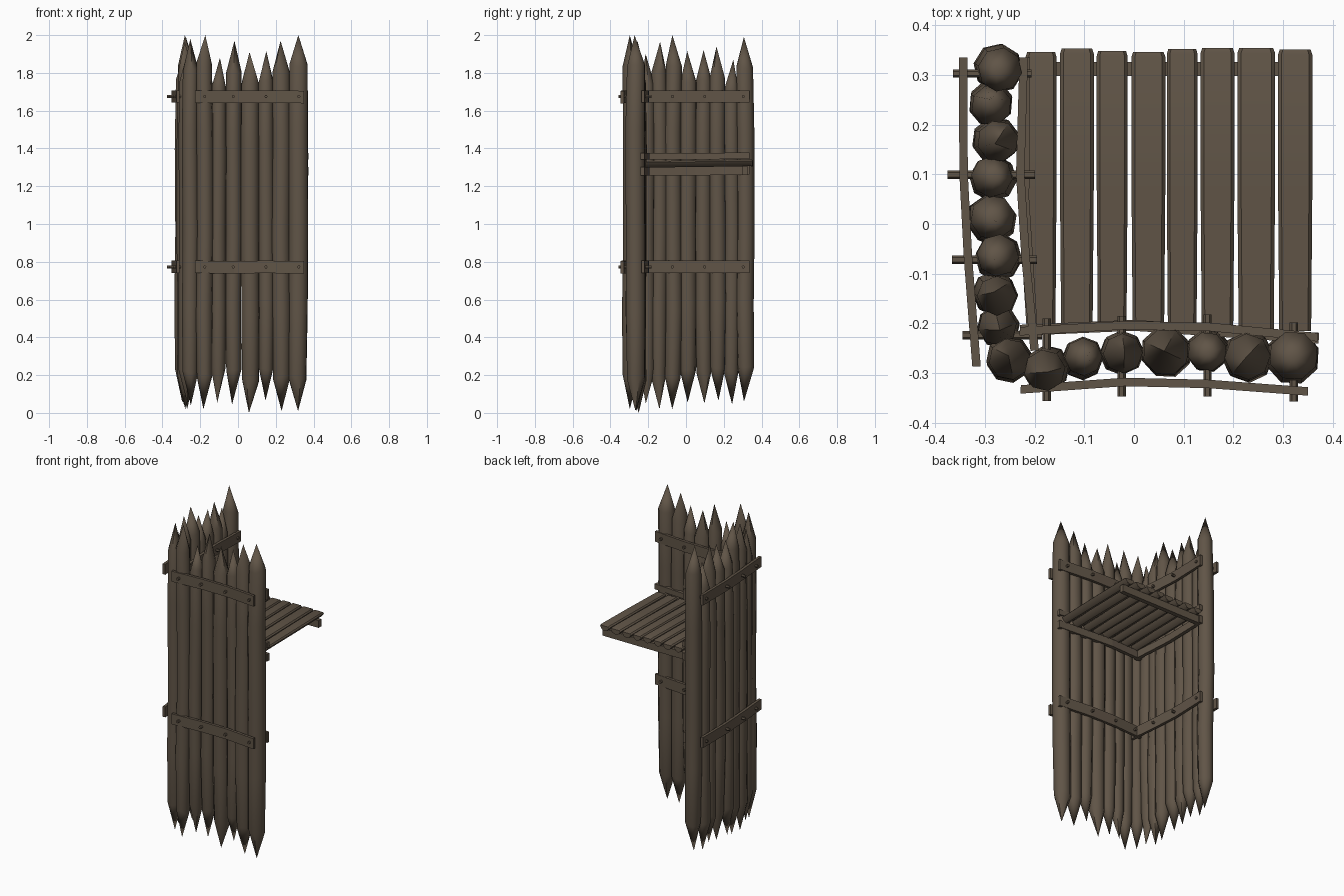
import bpy, bmesh, math, random
from mathutils import Vector

if "Cube" in bpy.data.objects:
    bpy.data.objects.remove(bpy.data.objects["Cube"])

random.seed(4)


def material(name, rgb):
    m = bpy.data.materials.new(name)
    m.diffuse_color = (*rgb, 1)
    m.use_nodes = True
    m.node_tree.nodes["Principled BSDF"].inputs["Base Color"].default_value = m.diffuse_color
    return m


WOOD = material("weathered brown wood", (0.118, 0.090, 0.063))


def finish(name, bm, smooth=None):
    bmesh.ops.recalc_face_normals(bm, faces=bm.faces)
    me = bpy.data.meshes.new(name)
    bm.to_mesh(me)
    bm.free()
    me.materials.append(WOOD)
    ob = bpy.data.objects.new(name, me)
    bpy.context.collection.objects.link(ob)
    if smooth:
        bpy.ops.object.select_all(action='DESELECT')
        ob.select_set(True)
        bpy.context.view_layer.objects.active = ob
        bpy.ops.object.shade_smooth_by_angle(angle=math.radians(smooth))
    return ob


def loft(bm, rings, caps=True):
    """Skin a list of equal-length point rings."""
    vs = [[bm.verts.new(p) for p in r] for r in rings]
    n = len(vs[0])
    for a, b in zip(vs, vs[1:]):
        for i in range(n):
            j = (i + 1) % n
            bm.faces.new((a[i], a[j], b[j], b[i]))
    if caps:
        bm.faces.new(vs[0][::-1])
        bm.faces.new(vs[-1])
    return vs


def stake(name, x, y, r, bottom, top):
    """Eight-sided log sharpened at both ends, slightly crooked."""
    bm = bmesh.new()
    n, turn = 8, random.uniform(0, 0.8)
    wob = lambda s: random.uniform(-s, s)
    lo, hi = bottom + 0.175, top - 0.16
    levels = [(lo, 0.93), (lo + 0.35, 1.0), (0.95, 1.0), (hi - 0.35, 1.0), (hi, 0.93)]
    rings = []
    for z, k in levels:
        cx, cy = x + wob(0.004), y + wob(0.004)
        rings.append([(cx + r * k * math.cos(turn + math.tau * i / n),
                       cy + r * k * math.sin(turn + math.tau * i / n), z + wob(0.012))
                      for i in range(n)])
    vs = loft(bm, rings, caps=False)
    for ring, z in ((vs[0], bottom), (vs[-1], top)):
        tip = bm.verts.new((x + wob(0.008), y + wob(0.008), z))
        for i in range(n):
            bm.faces.new((ring[i], ring[(i + 1) % n], tip))
    finish(name, bm, 50)


def board(name, pts, thick, height):
    """Bent board following pts; thickness is horizontal."""
    bm = bmesh.new()
    pts = [Vector(p) for p in pts]
    d = pts[-1] - pts[0]
    side = Vector((-d.y, d.x, 0)).normalized() * thick / 2
    up = Vector((0, 0, height / 2))
    loft(bm, [[p - side - up, p + side - up, p + side + up, p - side + up] for p in pts])
    finish(name, bm)


def peg(name, a, b, r=0.0085, n=6):
    bm = bmesh.new()
    a, b = Vector(a), Vector(b)
    u = (b - a).normalized().cross(Vector((0, 0, 1)))
    ring = [u * r * math.cos(math.tau * i / n) + Vector((0, 0, r * math.sin(math.tau * i / n)))
            for i in range(n)]
    loft(bm, [[a + o for o in ring], [b + o for o in ring]])
    finish(name, bm)


# Stakes: x, y, radius, bottom tip, top tip
front = [(-.25, -.273, .045, .04, 1.98), (-.176, -.292, .045, .02, 2.0),
         (-.103, -.270, .041, .055, 1.88), (-.025, -.257, .043, .045, 1.97),
         (.063, -.257, .051, .0, 1.91), (.148, -.256, .043, .065, 1.915),
         (.228, -.267, .050, .01, 1.97), (.318, -.268, .054, .01, 2.0)]
left = [(-.274, -.207, .042, .05, 1.90), (-.28, -.141, .043, .02, 1.965),
        (-.274, -.067, .046, .02, 2.0), (-.288, .010, .049, .055, 1.915),
        (-.284, .094, .045, .05, 1.92), (-.278, .168, .045, .065, 1.94),
        (-.290, .243, .044, .045, 1.87), (-.272, .313, .048, .06, 1.99)]
for i, s in enumerate(front):
    stake(f"front_stake_{i + 1}", *s)
for i, s in enumerate(left):
    stake(f"left_stake_{i + 1}", *s)

# Rails clamping the stakes on both faces, and the pegs through them
for tag, z in (("lower", 0.773), ("upper", 1.675)):
    board(f"{tag}_front_outer_rail", [(-.228, -.333, z), (-.02, -.318, z - .002),
          (.15, -.322, z), (.35, -.337, z - .003)], .017, .066)
    board(f"{tag}_front_inner_rail", [(-.23, -.216, z), (-.02, -.204, z),
          (.15, -.207, z), (.37, -.228, z)], .017, .066)
    board(f"{tag}_left_outer_rail", [(-.317, -.287, z), (-.334, -.07, z),
          (-.343, .1, z), (-.344, .335, z)], .017, .066)
    board(f"{tag}_left_inner_rail", [(-.200, -.255, z), (-.218, -.07, z),
          (-.229, .1, z), (-.222, .335, z)], .017, .066)
    for i, (x, y0, y1) in enumerate([(-.176, -.356, -.19), (-.025, -.347, -.185),
                                     (.148, -.347, -.182), (.322, -.357, -.198)]):
        peg(f"{tag}_front_peg_{i + 1}", (x, y0, z), (x, y1, z))
    for i, (y, x0, x1) in enumerate([(-.224, -.345, -.185), (-.072, -.366, -.195),
                                     (.099, -.375, -.199), (.303, -.364, -.206)]):
        peg(f"{tag}_left_peg_{i + 1}", (x0, y, z), (x1, y, z))

# Ledgers holding the platform against both walls, above and below the planks
for tag, z, h in (("bottom", 1.28, .046), ("top", 1.358, .034)):
    board(f"front_{tag}_ledger", [(-.23, -.214, z), (0, -.204, z), (.372, -.23, z)], .022, h)
    board(f"left_{tag}_ledger", [(-.204, -.23, z), (-.222, .05, z), (-.22, .335, z + .004)],
          .022, h)

# Cross beam under the free edge
board("back_beam", [(-.215, .312, 1.283), (.355, .312, 1.283)], .028, .046)

# Platform planks: split logs, flat on top
edges = [(-.218, -.156), (-.149, -.081), (-.075, -.013), (-.005, .063),
         (.066, .128), (.134, .202), (.208, .284), (.290, .359)]
for i, (x0, x1) in enumerate(edges):
    bm = bmesh.new()
    c, w = (x0 + x1) / 2, (x1 - x0) / 2
    end = .357 - random.uniform(0, .012)
    prof = [(-1, -.008), (-.6, -.028), (0, -.036), (.6, -.028), (1, -.008), (.8, 0), (-.8, 0)]
    rings = []
    for y, z, k, drop in ((-.215, 1.332, .93, 0), (.07, 1.338, 1, 0),
                          (end - .01, 1.342, 1, 0), (end, 1.338, .9, 0)):
        rings.append([(c + px * w * k, y, z + pz * k) for px, pz in prof])
    loft(bm, rings)
    finish(f"platform_plank_{i + 1}", bm, 35)
